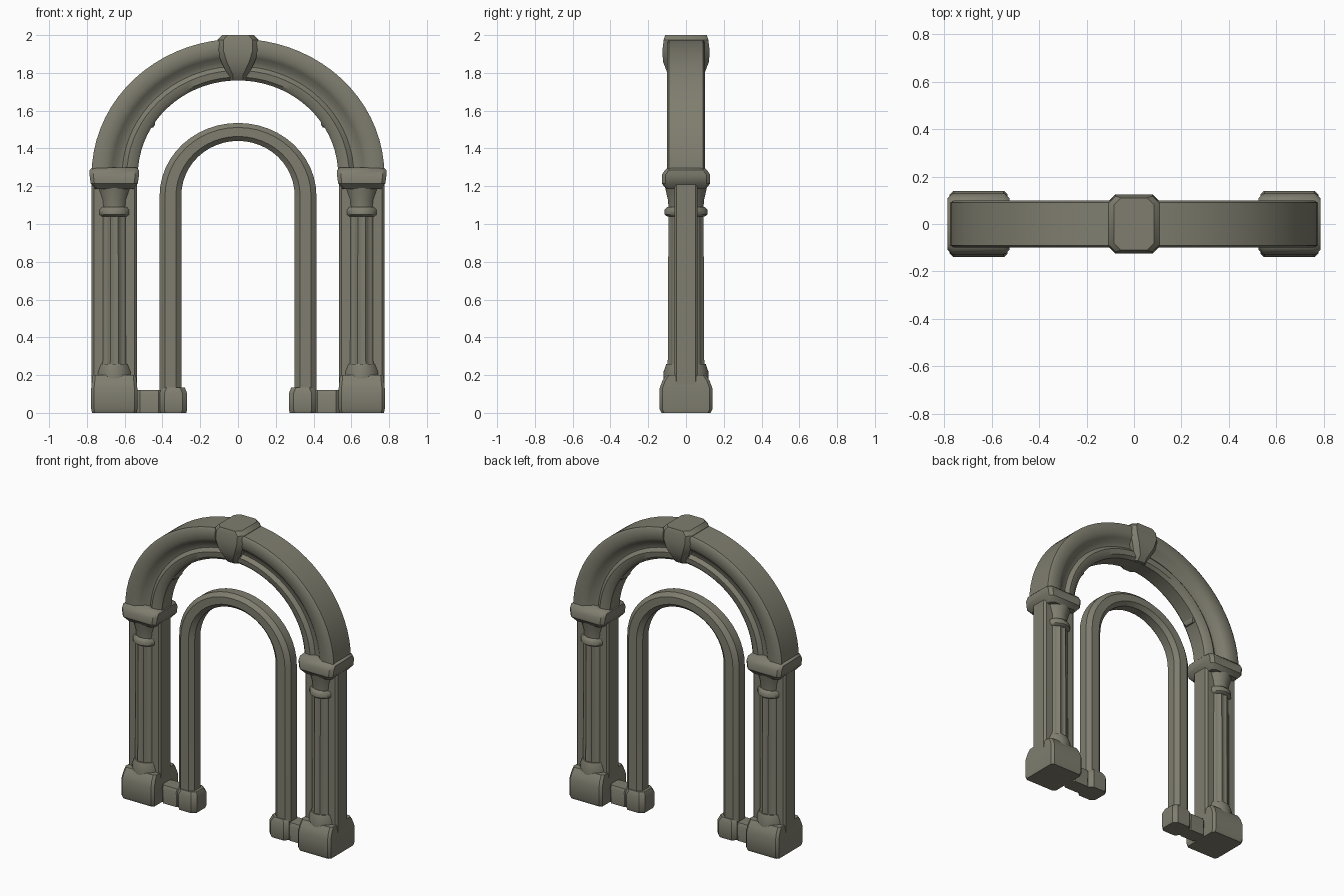
import bpy, bmesh
from math import sin, cos, pi, radians
from mathutils import Vector

cube = bpy.data.objects.get("Cube")
if cube:
    bpy.data.objects.remove(cube, do_unlink=True)

stone = bpy.data.materials.new("weathered_stone")
stone.use_nodes = True
STONE = (0.215, 0.208, 0.16, 1)
stone.diffuse_color = STONE
bsdf = stone.node_tree.nodes["Principled BSDF"]
bsdf.inputs["Base Color"].default_value = STONE
bsdf.inputs["Roughness"].default_value = 0.9


def skin(name, rings, bevel=0.0, angle=35):
    """Join closed rings of points into a capped solid."""
    bm = bmesh.new()
    loops = [[bm.verts.new(p) for p in ring] for ring in rings]
    n = len(loops[0])
    for a, b in zip(loops, loops[1:]):
        for i in range(n):
            j = (i + 1) % n
            bm.faces.new((a[i], a[j], b[j], b[i]))
    bm.faces.new(loops[0])
    bm.faces.new(loops[-1])
    bmesh.ops.recalc_face_normals(bm, faces=bm.faces)
    mesh = bpy.data.meshes.new(name)
    bm.to_mesh(mesh)
    bm.free()
    mesh.materials.append(stone)
    ob = bpy.data.objects.new(name, mesh)
    bpy.context.collection.objects.link(ob)
    if bevel:
        mod = ob.modifiers.new("worn_edges", "BEVEL")
        mod.width, mod.segments, mod.limit_method = bevel, 2, "ANGLE"
    bpy.ops.object.select_all(action="DESELECT")
    ob.select_set(True)
    bpy.context.view_layer.objects.active = ob
    bpy.ops.object.shade_smooth_by_angle(angle=radians(angle))
    return ob


def block(name, cx, levels, cut=0.02, bevel=0.0):
    """Stack of chamfered rectangles given as (half x, half y, z)."""
    rings = []
    for hx, hy, z in levels:
        c = min(cut, hx * 0.5, hy * 0.5)
        quarter = [(hx, hy - c), (hx - c, hy)]
        pts = quarter + [(-x, y) for x, y in reversed(quarter)]
        pts += [(-x, -y) for x, y in pts]
        rings.append([(cx + x, y, z) for x, y in pts])
    return skin(name, rings, bevel)


def turned(name, cx, levels, flutes=0, depth=0.0, n=48):
    """Oval turned part, optionally fluted."""
    rings = []
    for rx, ry, z in levels:
        ring = []
        for i in range(n):
            a = 2 * pi * i / n
            k = 1 - depth * (0.5 + 0.5 * cos(flutes * a)) if flutes else 1
            ring.append((cx + rx * k * cos(a), ry * k * sin(a), z))
        rings.append(ring)
    return skin(name, rings, angle=50)


def arch(name, half, inner, outer, spring, foot=None, steps=36):
    """Sweep a moulding (across, half depth) round an oval arch."""
    section = half + [(u, -y) for u, y in reversed(half)]
    stations = [(pi * i / steps, spring) for i in range(steps + 1)]
    if foot is not None:
        stations = [(0, foot)] + stations + [(pi, foot)]
    rings = []
    for a, base in stations:
        ring = []
        for u, y in section:
            rx = inner[0] + (outer[0] - inner[0]) * u
            rz = inner[1] + (outer[1] - inner[1]) * u
            ring.append((rx * cos(a), y, base + rz * sin(a)))
        rings.append(ring)
    return skin(name, rings, angle=40)


# Great moulded arch
arch("outer_arch",
     [(0, 0.05), (0.08, 0.07), (0.24, 0.075), (0.34, 0.055), (0.46, 0.06),
      (0.56, 0.085), (0.68, 0.1), (0.94, 0.1), (1, 0.09)],
     (0.53, 0.5), (0.775, 0.72), 1.26)

# Slender inner arch with straight legs
arch("inner_arch",
     [(0, 0.03), (0.25, 0.055), (0.75, 0.055), (1, 0.03)],
     (0.30, 0.29), (0.415, 0.385), 1.15, foot=0.1, steps=24)

# Keystone, bulging out on both faces
block("keystone", 0,
      [(0.055, 0.07, 1.76), (0.055, 0.095, 1.79), (0.09, 0.122, 1.86),
       (0.108, 0.125, 1.92), (0.108, 0.118, 1.975), (0.085, 0.11, 2.0)], cut=0.03)

for side, s in (("left", 1), ("right", -1)):
    cx = 0.655 * s
    # Pier, fluted column and its footing
    block(side + "_pier", cx, [(0.12, 0.062, 0.1), (0.12, 0.062, 1.27)], cut=0.012)
    turned(side + "_fluted_column", cx,
           [(0.088, 0.105, 0.15), (0.082, 0.1, 0.28), (0.082, 0.098, 0.7),
            (0.08, 0.096, 1.06)], flutes=12, depth=0.09)
    turned(side + "_column_foot", cx,
           [(0.1, 0.118, 0.17), (0.1, 0.118, 0.22), (0.086, 0.104, 0.26)])
    block(side + "_base", cx,
          [(0.118, 0.13, 0), (0.122, 0.14, 0.02), (0.122, 0.14, 0.13),
           (0.118, 0.125, 0.17), (0.115, 0.105, 0.2)], cut=0.015)
    # Capital: ring, bell and slab
    turned(side + "_capital_ring", cx,
           [(0.083, 0.1, 1.04), (0.094, 0.113, 1.05), (0.094, 0.113, 1.075),
            (0.083, 0.1, 1.09)])
    turned(side + "_capital_bell", cx,
           [(0.076, 0.092, 1.08), (0.08, 0.096, 1.13), (0.096, 0.108, 1.18),
            (0.118, 0.118, 1.23)])
    block(side + "_capital_slab", cx,
          [(0.1, 0.105, 1.185), (0.125, 0.128, 1.215), (0.131, 0.128, 1.26),
           (0.131, 0.112, 1.285), (0.115, 0.095, 1.3)])
    # Inner leg footing and the sill joining it to the base
    block(side + "_inner_foot", 0.342 * s,
          [(0.068, 0.07, 0), (0.072, 0.075, 0.015), (0.072, 0.075, 0.105),
           (0.06, 0.06, 0.135)], cut=0.025)
    block(side + "_sill", 0.47 * s,
          [(0.07, 0.05, 0), (0.07, 0.055, 0.1), (0.07, 0.045, 0.12)])
    # Broken stone chips under the arch
    for x, z in ((0.36, 1.66), (0.47, 1.52)):
        block(side + "_soffit_chip", x * s,
              [(0.02, 0.04, z - 0.01), (0.03, 0.05, z + 0.005),
               (0.03, 0.05, z + 0.05)], cut=0.01)
